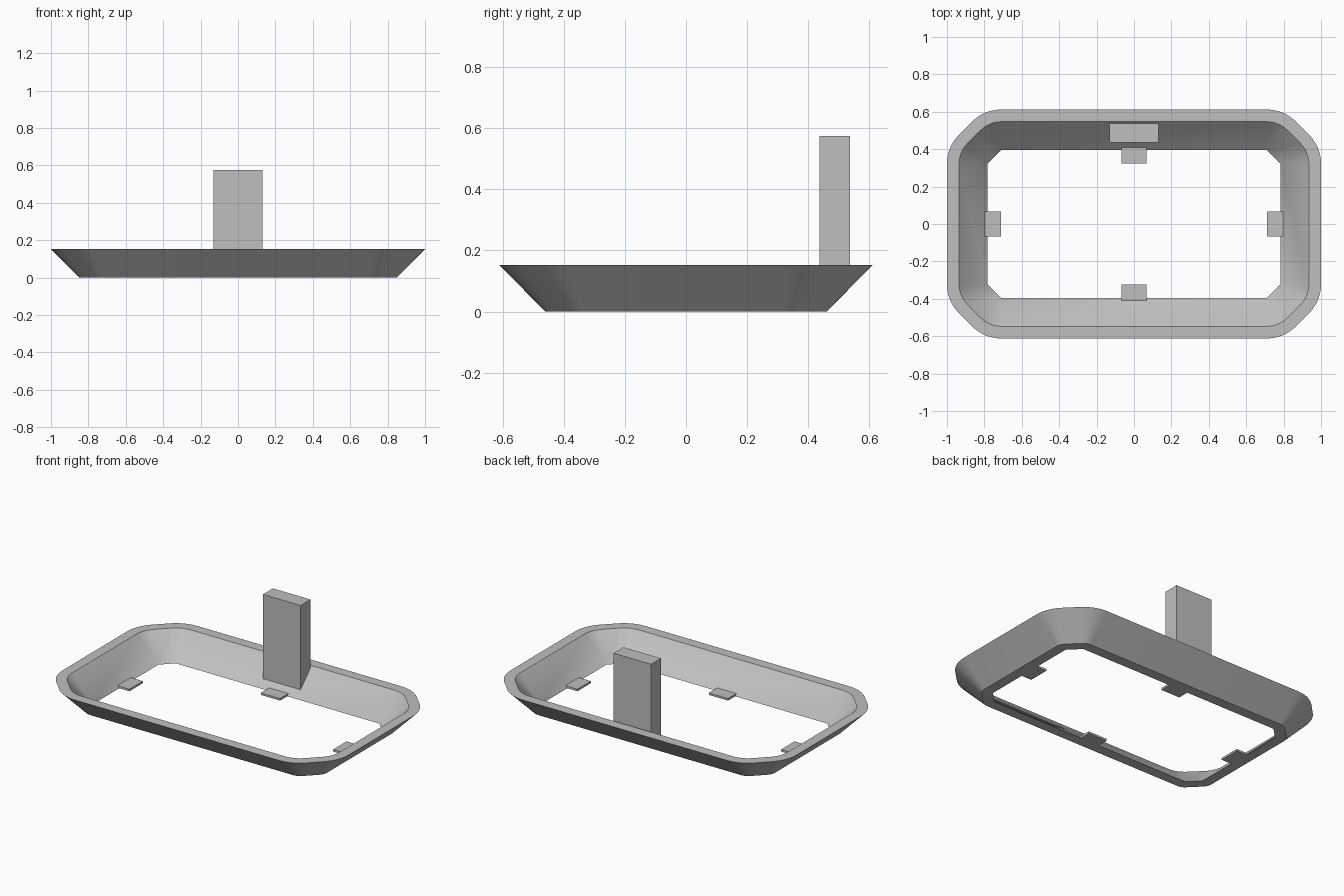
import bpy
import bmesh
from math import cos, sin, radians

cube = bpy.data.objects.get("Cube")
if cube:
    bpy.data.objects.remove(cube, do_unlink=True)

GREY = 0.52
HALF_X, HALF_Y, CHAMFER = 0.783, 0.395, 0.072   # inner opening at the base
WALL, HEIGHT, FLARE = 0.065, 0.153, 0.152
ARC_STEPS = 6

grey = bpy.data.materials.new("plain grey")
grey.use_nodes = True
grey.diffuse_color = (GREY, GREY, GREY, 1)
grey.node_tree.nodes["Principled BSDF"].inputs["Base Color"].default_value = (GREY, GREY, GREY, 1)


def finish(name, bm):
    bmesh.ops.remove_doubles(bm, verts=bm.verts, dist=1e-5)
    bmesh.ops.recalc_face_normals(bm, faces=bm.faces)
    mesh = bpy.data.meshes.new(name)
    bm.to_mesh(mesh)
    bm.free()
    mesh.materials.append(grey)
    obj = bpy.data.objects.new(name, mesh)
    bpy.context.collection.objects.link(obj)
    return obj


def prism(name, profile, half_width, place):
    """Extrude an (outward, z) profile sideways; place maps (side, out, z) to x, y, z."""
    bm = bmesh.new()
    ends = [[bm.verts.new(place(s, o, z)) for o, z in profile]
            for s in (-half_width, half_width)]
    for end in ends:
        bm.faces.new(end)
    for i in range(len(profile)):
        j = (i + 1) % len(profile)
        bm.faces.new((ends[0][i], ends[0][j], ends[1][j], ends[1][i]))
    return finish(name, bm)


# Flared tray rim: chamfered rectangle, offset outward with rounded joins
def outline(offset):
    x, y, xc, yc = HALF_X, HALF_Y, HALF_X - CHAMFER, HALF_Y - CHAMFER
    corners = [(x, yc), (xc, y), (-xc, y), (-x, yc),
               (-x, -yc), (-xc, -y), (xc, -y), (x, -yc)]
    points = []
    for k, (cx, cy) in enumerate(corners):
        for i in range(ARC_STEPS + 1):
            a = radians(45 * (k + i / ARC_STEPS))
            points.append((cx + offset * cos(a), cy + offset * sin(a)))
    return points


bm = bmesh.new()
section = [(0, 0), (WALL, 0), (WALL + FLARE, HEIGHT), (FLARE, HEIGHT)]
rings = [[bm.verts.new((x, y, z)) for x, y in outline(d)] for d, z in section]
count = len(rings[0])
for r in range(len(rings)):
    a, b = rings[r], rings[(r + 1) % len(rings)]
    for i in range(count):
        j = (i + 1) % count
        bm.faces.new((a[i], a[j], b[j], b[i]))
rim = finish("flared_rim", bm)
bpy.ops.object.select_all(action="DESELECT")
rim.select_set(True)
bpy.context.view_layer.objects.active = rim
bpy.ops.object.shade_smooth_by_angle(angle=radians(30))

# Upright block on the back wall, its foot cut to the slope
foot = [(y, y - HALF_Y - 0.01) for y in (0.437, 0.536)]
prism("upright_block", foot + [(0.536, 0.575), (0.437, 0.575)], 0.131,
      lambda s, o, z: (s, o, z))

# Four small base tabs, ending flush against the sloped wall
T = 0.013
tab = [(-0.071, 0), (0, 0), (T, T), (-0.071, T)]
for name, sign in (("back", 1), ("front", -1)):
    prism(name + "_tab", tab, 0.067,
          lambda s, o, z: (s, sign * (HALF_Y + o), z))
for name, sign in (("left", 1), ("right", -1)):
    prism(name + "_tab", tab, 0.067,
          lambda s, o, z: (sign * (HALF_X + o), s, z))
